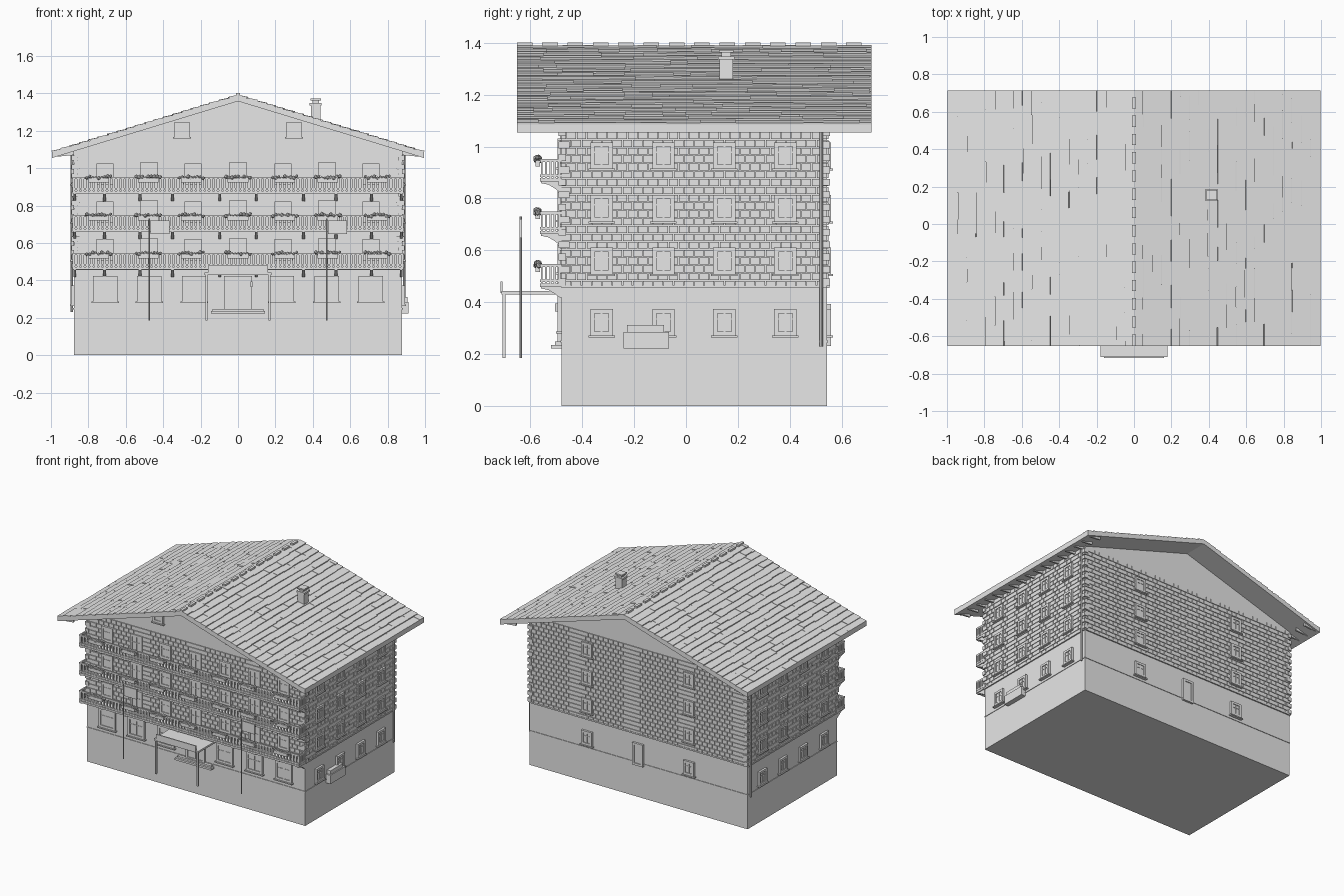
import bpy, bmesh, math, random
from mathutils import Matrix, Vector

random.seed(4)
old = bpy.data.objects.get("Cube")
if old:
    bpy.data.objects.remove(old)

grey = bpy.data.materials.new("plain_grey")
grey.use_nodes = True
grey.diffuse_color = (0.8, 0.8, 0.8, 1)
grey.node_tree.nodes["Principled BSDF"].inputs["Base Color"].default_value = (0.8, 0.8, 0.8, 1)

HALF_W, FRONT, BACK = 0.877, -0.48, 0.544
MID_Y, HALF_D = (FRONT + BACK) / 2, (BACK - FRONT) / 2
BASE_TOP, EAVE, SLOPE = 0.455, 1.09, 0.305
FLOORS = [0.467, 0.67, 0.873]
turn = lambda a, axis: Matrix.Rotation(a, 4, axis)
move = lambda x, y, z: Matrix.Translation((x, y, z))

# Each wall frame: local x runs along the wall, local -y points outwards
WALLS = {
    "front": (move(0, FRONT, 0), HALF_W),
    "right": (move(HALF_W, MID_Y, 0) @ turn(math.pi / 2, "Z"), HALF_D),
    "back": (move(0, BACK, 0) @ turn(math.pi, "Z"), HALF_W),
    "left": (move(-HALF_W, MID_Y, 0) @ turn(-math.pi / 2, "Z"), HALF_D),
}


def box(bm, x, y, z, m=Matrix()):
    """Add a box given as three (low, high) ranges."""
    lo, hi = Vector((x[0], y[0], z[0])), Vector((x[1], y[1], z[1]))
    size = Matrix.Diagonal((*(hi - lo), 1))
    bmesh.ops.create_cube(bm, size=1, matrix=m @ Matrix.Translation((lo + hi) / 2) @ size)


def prism(bm, points, lo, hi, axis):
    """Extrude a profile along x (points are y, z) or y (points are x, z)."""
    place = (lambda p, d: (d, *p)) if axis == "x" else (lambda p, d: (p[0], d, p[1]))
    face = bm.faces.new([bm.verts.new(place(p, lo)) for p in points])
    out = bmesh.ops.extrude_face_region(bm, geom=[face])
    step = Vector((hi - lo, 0, 0) if axis == "x" else (0, hi - lo, 0))
    bmesh.ops.translate(bm, vec=step, verts=[v for v in out["geom"] if isinstance(v, bmesh.types.BMVert)])
    bmesh.ops.recalc_face_normals(bm, faces=bm.faces[:])


def rod(bm, x, y, z, radius, sides=8):
    bmesh.ops.create_cone(bm, cap_ends=True, segments=sides, radius1=radius, radius2=radius,
                          depth=z[1] - z[0], matrix=move(x, y, sum(z) / 2))


def finish(name, bm):
    mesh = bpy.data.meshes.new(name)
    bm.to_mesh(mesh)
    bm.free()
    mesh.materials.append(grey)
    bpy.context.collection.objects.link(bpy.data.objects.new(name, mesh))


def window(bm, m, u, low, high, width, sill=True, bars=True):
    h, t = width / 2, 0.008
    box(bm, (u - h, u + h), (-0.009, 0), (low, high), m)
    for s in (-1, 1):
        box(bm, (u + s * h - t, u + s * h + t), (-0.015, 0), (low, high), m)
    for z in (low, high):
        box(bm, (u - h - t, u + h + t), (-0.015, 0), (z - t, z + t), m)
    if bars:
        box(bm, (u - t / 2, u + t / 2), (-0.013, 0), (low, high), m)
        z = low + (high - low) * 0.65
        box(bm, (u - h, u + h), (-0.012, 0), (z - t / 3, z + t / 3), m)
    if sill:
        box(bm, (u - h - 2 * t, u + h + 2 * t), (-0.022, 0), (low - 2 * t, low - t), m)


# House body with gables
bm = bmesh.new()
top = 1.372
wall_top = top - SLOPE * HALF_W
prism(bm, [(-HALF_W, 0), (HALF_W, 0), (HALF_W, wall_top), (0, top), (-HALF_W, wall_top)], FRONT, BACK, "y")
finish("house_body", bm)

# Trim bands, shingle cladding and corner log ends
trim, cladding, logs = bmesh.new(), bmesh.new(), bmesh.new()
for m, half in WALLS.values():
    box(trim, (-half, half), (-0.004, 0), (0.245, 0.252), m)
    box(trim, (-half, half), (-0.009, 0), (BASE_TOP, BASE_TOP + 0.01), m)
    rows = 21
    pitch = (EAVE - BASE_TOP) / rows
    tiles = round(half * 2 / 0.04)
    w = half * 2 / tiles
    for r in range(rows):
        z = BASE_TOP + r * pitch
        for i in range(tiles + r % 2):
            a = -half + (i - r % 2 / 2) * w
            box(cladding, (max(a, -half), min(a + w - 0.003, half)), (-0.006, 0), (z, z + pitch - 0.004), m)
    for s in (-1, 1):
        for i in range(13):
            z, reach = BASE_TOP + 0.01 + i * 0.048, 0.03 if i % 2 else 0.018
            edge = sorted((s * (half + 0.008), s * (half - reach)))
            box(logs, edge, (-0.012, 0), (z, z + 0.026), m)
finish("wall_trim", trim)
finish("wall_shingles", cladding)
finish("corner_log_ends", logs)

# Windows
bm = bmesh.new()
ROWS = [0.28, 0.517, 0.72, 0.923]
for side, s in (("right", 1), ("left", -1)):
    for y in (-0.325, -0.087, 0.148, 0.383):
        for z in ROWS:
            window(bm, WALLS[side][0], s * (y - MID_Y), z, z + 0.085, 0.07)
front, back = WALLS["front"][0], WALLS["back"][0]
for s in (-1, 1):
    for z in ROWS:
        window(bm, back, s * 0.41, z, z + 0.085, 0.07)
    for x in (0.235, 0.475, 0.71):
        window(bm, front, s * x, 0.295, 0.415, 0.115)
    window(bm, front, s * 0.3, 1.175, 1.24, 0.065)
    for z in FLOORS:
        for x in (0.24, 0.71):
            window(bm, front, s * x, z + 0.055, z + 0.145, 0.075)
finish("windows", bm)

# Doors
bm = bmesh.new()
for z in FLOORS:
    for x in (-0.475, 0, 0.475):
        window(bm, front, x, z + 0.01, z + 0.15, 0.08, sill=False)
window(bm, front, 0, 0.25, 0.415, 0.135, sill=False)
window(bm, back, 0, 0.24, 0.385, 0.07, sill=False, bars=False)
finish("doors", bm)

# Balconies
decks, rails, brackets, boxes, flowers = [bmesh.new() for _ in range(5)]
OUT, WIDE = -0.562, 0.885
for z in FLOORS:
    box(decks, (-WIDE, WIDE), (OUT, FRONT), (z - 0.008, z + 0.005))
    for a, b in ((0.01, 0.02), (0.068, 0.08)):
        box(rails, (-WIDE, WIDE), (OUT, OUT + 0.012), (z + a, z + b))
        for s in (-1, 1):
            box(rails, sorted((s * WIDE, s * (WIDE - 0.01))), (OUT, FRONT), (z + a, z + b))
    count = 74
    for i in range(count + 1):
        x = -WIDE + 0.007 + i * (2 * WIDE - 0.014) / count
        box(rails, (x - 0.007, x + 0.007), (OUT + 0.003, OUT + 0.008), (z + 0.005, z + 0.075))
    for s in (-1, 1):
        for i in range(4):
            y = OUT + 0.018 + i * 0.017
            box(rails, sorted((s * WIDE, s * (WIDE - 0.006))), (y, y + 0.009), (z, z + 0.075))
        for x in (0.097, 0.35, 0.524, 0.714, 0.872):
            curve = [(FRONT, z), (OUT, z), (OUT + 0.004, z - 0.014), (-0.53, z - 0.02),
                     (-0.505, z - 0.035), (-0.49, z - 0.047), (FRONT, z - 0.05)]
            prism(brackets, curve, s * x - 0.007, s * x + 0.007, "x")
    for x in (-0.745, -0.48, -0.25, 0, 0.25, 0.48, 0.745):
        box(boxes, (x - 0.055, x + 0.055), (OUT - 0.018, OUT), (z + 0.05, z + 0.074))
        for i in range(9):
            spot = move(x + (i - 4) * 0.016, OUT - 0.01 + random.uniform(-0.006, 0.006),
                        z + random.uniform(0.072, 0.085))
            bmesh.ops.create_icosphere(flowers, subdivisions=1, radius=random.uniform(0.008, 0.013), matrix=spot)
for name, part in (("balcony_decks", decks), ("balcony_railings", rails), ("balcony_brackets", brackets),
                   ("flower_boxes", boxes), ("flowers", flowers)):
    finish(name, part)

# Roof slab
ROOF_MID, ROOF_HALF = 0.0315, 0.6835
bm = bmesh.new()
ridge, thick, reach = 1.388, 0.03, 0.995
drop = SLOPE * reach
prism(bm, [(0, ridge), (reach, ridge - drop), (reach, ridge - drop - thick), (0, ridge - thick),
           (-reach, ridge - drop - thick), (-reach, ridge - drop)],
      ROOF_MID - ROOF_HALF, ROOF_MID + ROOF_HALF, "y")
finish("roof_slab", bm)

# Roof shingles in overlapping courses
bm = bmesh.new()
courses = 20
pitch = 1.04 / courses
for spin in (0, math.pi):
    plane = move(0, ROOF_MID, ridge) @ turn(spin, "Z") @ turn(math.atan(SLOPE), "Y")
    for r in range(courses):
        row = plane @ move(r * pitch, 0, 0) @ turn(-0.1, "Y")
        y = -ROOF_HALF
        while y < ROOF_HALF:
            end = min(y + random.uniform(0.06, 0.16), ROOF_HALF)
            long = pitch + (random.uniform(-0.006, 0.004) if r < courses - 1 else 0)
            box(bm, (0, long), (y, end), (-0.006, random.uniform(0.001, 0.004)), row)
            y = end
finish("roof_shingles", bm)

# Ridge caps and rafter tails
bm = bmesh.new()
for i in range(14):
    y = ROOF_MID - ROOF_HALF + i * ROOF_HALF / 7
    box(bm, (-0.01, 0.01), (y, y + 0.06), (ridge, 1.401))
finish("ridge_caps", bm)
bm = bmesh.new()
for s in (-1, 1):
    for i in range(17):
        y = ROOF_MID - ROOF_HALF + 0.02 + i * 0.083
        tail = [(s * x, z) for x, z in ((HALF_W, 1.1), (0.985, 1.068), (0.985, 1.06), (HALF_W, 1.07))]
        prism(bm, tail, y - 0.006, y + 0.006, "y")
finish("rafter_tails", bm)

# Chimney
bm = bmesh.new()
cx, cy = 0.415, 0.155
for half, low, high in ((0.026, 1.24, 1.345), (0.032, 1.335, 1.348), (0.018, 1.345, 1.365), (0.028, 1.362, 1.372)):
    box(bm, (cx - half, cx + half), (cy - half, cy + half), (low, high))
finish("chimney", bm)

# Entrance canopy, posts, step and lamp
bm = bmesh.new()
box(bm, (-0.178, 0.178), (-0.712, FRONT), (0.43, 0.443))
box(bm, (-0.16, 0.16), (-0.716, -0.708), (0.435, 0.48))
for x in (-0.168, 0.168):
    box(bm, (x - 0.006, x + 0.006), (-0.708, -0.696), (0.185, 0.432))
finish("entrance_canopy", bm)
bm = bmesh.new()
box(bm, (-0.145, 0.145), (-0.52, FRONT), (0.222, 0.236))
box(bm, (-0.135, 0.135), (-0.505, FRONT), (0.236, 0.248))
finish("entrance_step", bm)
bm = bmesh.new()
box(bm, (0.066, 0.078), (-0.505, FRONT), (0.365, 0.395))
finish("entrance_lamp", bm)

# Flag poles and flags
for name, x in (("left", 0.475), ("right", -0.475)):
    bm = bmesh.new()
    rod(bm, x, -0.637, (0.185, 0.73), 0.004)
    finish(name + "_flag_pole", bm)
    bm = bmesh.new()
    box(bm, (x + 0.006, x + 0.108), (-0.642, -0.632), (0.648, 0.72))
    finish(name + "_flag", bm)

# Downspouts and side cabinet
bm = bmesh.new()
for x in (-0.888, 0.888):
    rod(bm, x, 0.522, (0.23, EAVE), 0.007)
finish("downspouts", bm)
bm = bmesh.new()
box(bm, (HALF_W, 0.912), (-0.24, -0.065), (0.222, 0.285))
box(bm, (HALF_W, 0.905), (-0.228, -0.085), (0.285, 0.312))
finish("side_cabinet", bm)
